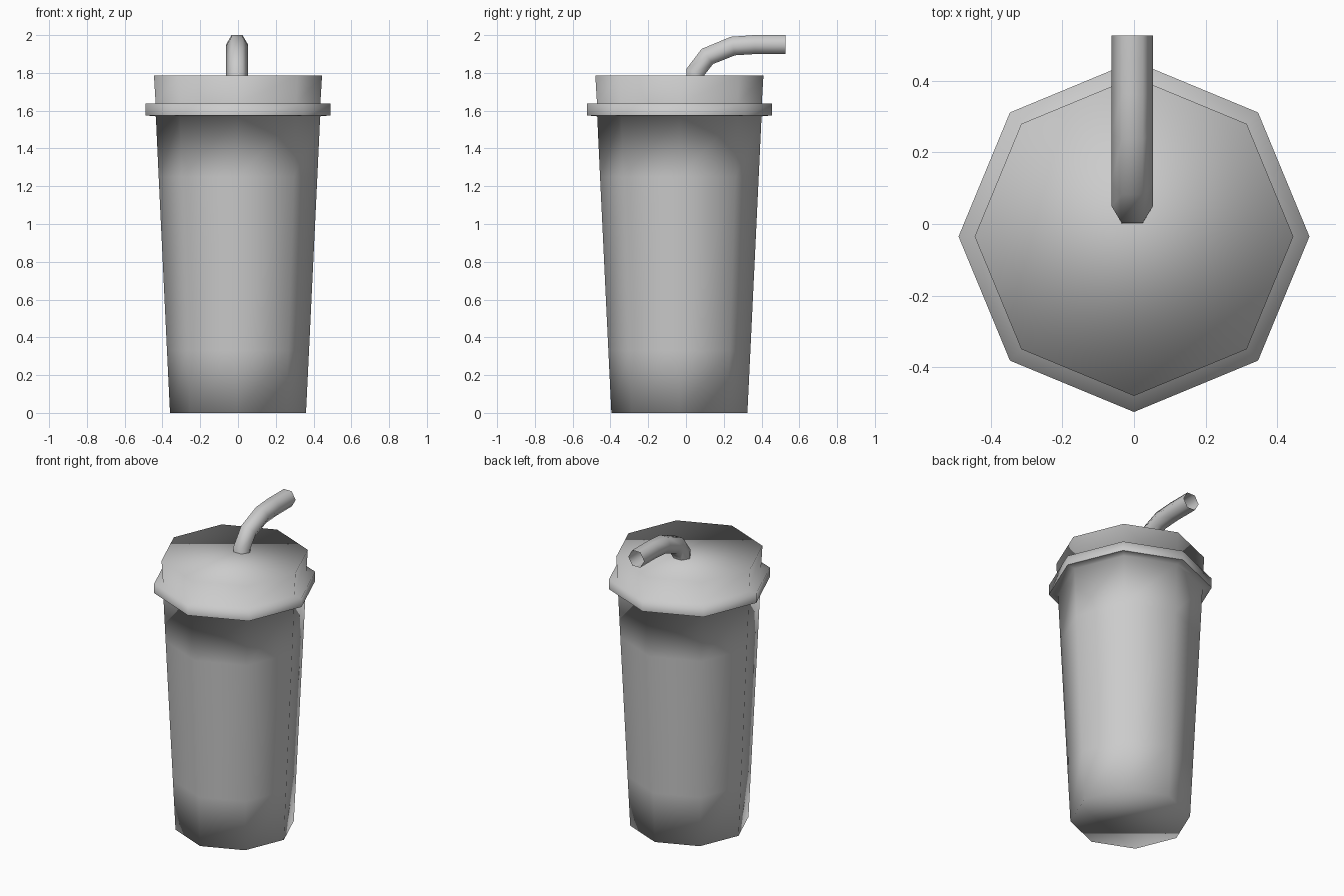
import bpy, bmesh, math
from mathutils import Vector

cube = bpy.data.objects.get("Cube")
if cube:
    bpy.data.objects.remove(cube, do_unlink=True)

grey = bpy.data.materials.new("light_grey")
grey.use_nodes = True
colour = (0.6, 0.6, 0.6, 1)
grey.diffuse_color = colour
grey.node_tree.nodes["Principled BSDF"].inputs["Base Color"].default_value = colour


def finish(name, bm, location):
    mesh = bpy.data.meshes.new(name)
    bm.to_mesh(mesh)
    bm.free()
    mesh.materials.append(grey)
    mesh.shade_smooth()
    obj = bpy.data.objects.new(name, mesh)
    obj.location = location
    bpy.context.collection.objects.link(obj)


def bridge(bm, rings):
    """Join neighbouring rings of vertices with quads."""
    for low, high in zip(rings, rings[1:]):
        n = len(low)
        for i in range(n):
            j = (i + 1) % n
            bm.faces.new((low[i], low[j], high[j], high[i]))


def lathe(name, profile, cap_bottom=False, cap_top=False, sides=8):
    """Turn a profile of (radius, height) points into a faceted shell."""
    bm = bmesh.new()
    angles = [math.tau * i / sides for i in range(sides)]
    rings = [[bm.verts.new((r * math.cos(a), r * math.sin(a), z)) for a in angles]
             for r, z in profile]
    bridge(bm, rings)
    if cap_bottom:
        bm.faces.new(rings[0][::-1])
    if cap_top:
        bm.faces.new(rings[-1])
    finish(name, bm, (0, -0.035, 0))


def tube(name, path, radius, x, sides=6):
    """Sweep an open tube along a path of (y, z) points."""
    bm = bmesh.new()
    points = [Vector((0, y, z)) for y, z in path]
    side = Vector((1, 0, 0))
    rings = []
    for i, p in enumerate(points):
        before = (p - points[max(i - 1, 0)]).normalized()
        after = (points[min(i + 1, len(points) - 1)] - p).normalized()
        tangent = (before + after).normalized()
        up = tangent.cross(side)
        rings.append([bm.verts.new(p + radius * (math.cos(a) * side + math.sin(a) * up))
                      for a in (math.tau * k / sides for k in range(sides))])
    bridge(bm, rings)
    bmesh.ops.recalc_face_normals(bm, faces=bm.faces)
    finish(name, bm, (x, 0, 0))


# Tapered cup, ending in the underside of the rim
lathe("cup", [(0.36, 0), (0.376, 0.33), (0.42, 1.25), (0.435, 1.57), (0.49, 1.575)],
      cap_bottom=True)

# Lid with its protruding rim and flat top
lathe("lid", [(0.49, 1.575), (0.49, 1.637), (0.436, 1.637), (0.445, 1.785)],
      cap_top=True)

# Bent drinking straw
tube("straw", [(0.05, 1.7), (0.05, 1.805), (0.113, 1.887), (0.248, 1.942),
               (0.365, 1.95), (0.527, 1.95)], 0.058, -0.005)
